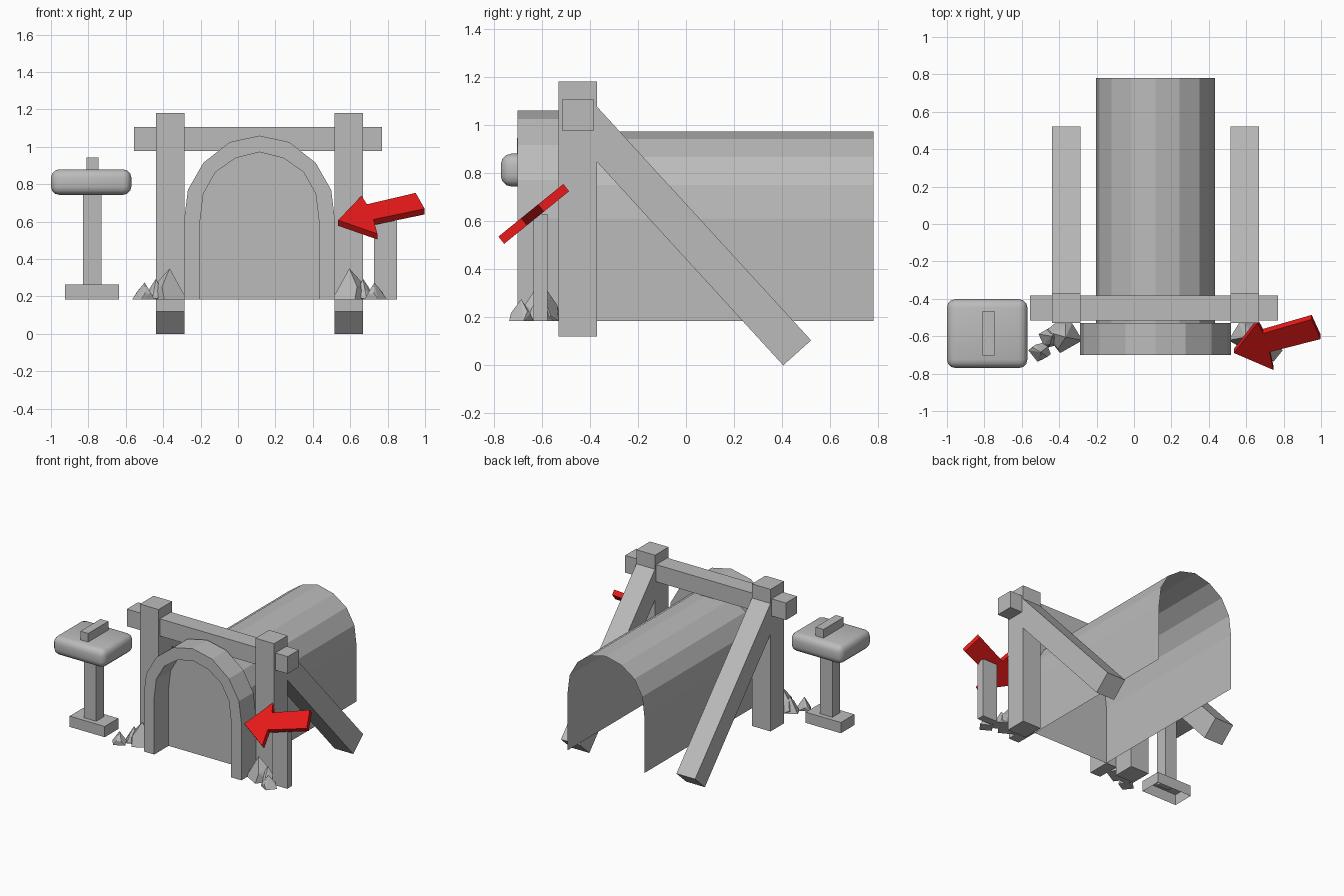
import bpy, bmesh, random
from mathutils import Vector

cube = bpy.data.objects.get("Cube")
if cube:
    bpy.data.objects.remove(cube, do_unlink=True)


def material(name, color):
    m = bpy.data.materials.new(name)
    m.use_nodes = True
    m.diffuse_color = color
    m.node_tree.nodes["Principled BSDF"].inputs["Base Color"].default_value = color
    return m


GREY = material("plain grey", (0.5, 0.5, 0.5, 1))
RED = material("bright red", (0.8, 0.01, 0.01, 1))
CX = 0.115     # centre line of the tunnel
GROUND = 0.185


def finish(name, bm, mat=GREY):
    bmesh.ops.recalc_face_normals(bm, faces=bm.faces)
    mesh = bpy.data.meshes.new(name)
    bm.to_mesh(mesh)
    bm.free()
    mesh.materials.append(mat)
    ob = bpy.data.objects.new(name, mesh)
    bpy.context.scene.collection.objects.link(ob)
    return ob


def prism(name, points, offset, mat=GREY):
    """Extrude a flat outline along an offset."""
    bm = bmesh.new()
    face = bm.faces.new([bm.verts.new(p) for p in points])
    ext = bmesh.ops.extrude_face_region(bm, geom=[face], use_keep_orig=True)
    moved = [v for v in ext["geom"] if isinstance(v, bmesh.types.BMVert)]
    bmesh.ops.translate(bm, vec=offset, verts=moved)
    return finish(name, bm, mat)


def box(name, x, y, z, open_bottom=False):
    bm = bmesh.new()
    bmesh.ops.create_cube(bm, size=1)
    for v in bm.verts:
        v.co = [lo + (c + 0.5) * (hi - lo) for c, (lo, hi) in zip(v.co, (x, y, z))]
    if open_bottom:
        low = min(bm.faces, key=lambda f: f.calc_center_median().z)
        bmesh.ops.delete(bm, geom=[low], context="FACES_ONLY")
    return finish(name, bm)


def arch(half, y):
    """Mirror half of an arch, given from foot to crown."""
    right = [(CX + x, y, z) for x, z in half]
    left = [(CX - x, y, z) for x, z in reversed(half[:-1])]
    return right + left


INNER = [(0.317, GROUND), (0.317, 0.61), (0.3, 0.75), (0.235, 0.865), (0.128, 0.94), (0, 0.972)]
OUTER = [(0.403, GROUND), (0.403, 0.61), (0.383, 0.77), (0.3, 0.915), (0.16, 1.025), (0, 1.06)]
FRONT, BACK, LIP = -0.53, 0.78, -0.7

# Tunnel shell, open below and behind, closed at the entrance
bm = bmesh.new()
near = [bm.verts.new(p) for p in arch(INNER, FRONT)]
far = [bm.verts.new(p) for p in arch(INNER, BACK)]
for i in range(len(near) - 1):
    bm.faces.new((near[i], near[i + 1], far[i + 1], far[i]))
bm.faces.new(near)
finish("tunnel", bm)

# Raised arch around the entrance
prism("entrance_arch", arch(OUTER, LIP) + arch(INNER, LIP)[::-1], (0, FRONT - LIP, 0))

# Timber supports
for side, s in (("right", -1), ("left", 1)):
    mid = CX + s * 0.477
    span = (mid - 0.077, mid + 0.077)
    box(side + "_post", span, (-0.53, -0.37), (0.12, 1.18))
    prism(side + "_brace", [(span[0], y, z) for y, z in
          ((-0.37, 1.075), (-0.37, 0.846), (0.404, 0), (0.52, 0.104))],
          (span[1] - span[0], 0, 0))
box("crossbeam", (-0.557, 0.771), (-0.515, -0.383), (0.977, 1.105))

# Sign with a rounded table-like head
box("sign_base", (-0.925, -0.635), (-0.665, -0.505), (GROUND, 0.265), open_bottom=True)
box("sign_post", (-0.83, -0.73), (-0.63, -0.54), (0.25, 0.76))
head = box("sign_head", (-1, -0.57), (-0.77, -0.402), (0.743, 0.88))
bevel = head.modifiers.new("rounding", "BEVEL")
bevel.width, bevel.segments = 0.045, 3
head.data.shade_smooth()
box("sign_raised_bar", (-0.81, -0.745), (-0.702, -0.465), (0.87, 0.944))

# Arrow on its short stake
box("arrow_stake", (0.727, 0.85), (-0.633, -0.575), (GROUND, 0.63))
outline = [(0.535, -0.69), (0.66, -0.53), (0.69, -0.585), (0.95, -0.51),
           (0.998, -0.615), (0.725, -0.685), (0.745, -0.78)]
prism("arrow", [(x, y, 0.535 + 0.81 * (y + 0.78)) for x, y in outline],
      (0, 0.024, -0.03), RED)


# Rock piles, mirrored on both sides of the entrance
def rock(name, centre, size, peak, seed):
    rng = random.Random(seed)
    bm = bmesh.new()
    for i in range(11):
        d = Vector([rng.uniform(-1, 1) for _ in range(3)]).normalized()
        d.z = abs(d.z) * 0.7 if i > 4 else 0
        bm.verts.new((centre[0] + d.x * size[0], centre[1] + d.y * size[1],
                      GROUND + d.z * peak))
    for dx, dy in ((-1, 0.2), (1, -0.2), (0.3, 1), (-0.2, -1)):
        bm.verts.new((centre[0] + dx * size[0], centre[1] + dy * size[1], GROUND))
    bm.verts.new((centre[0] + 0.1 * size[0], centre[1], GROUND + peak))
    hull = bmesh.ops.convex_hull(bm, input=bm.verts)
    loose = [v for v in hull["geom_interior"] if isinstance(v, bmesh.types.BMVert)]
    bmesh.ops.delete(bm, geom=loose, context="VERTS")
    return finish(name, bm)


ROCKS = (("large", (-0.375, -0.605), (0.1, 0.085), 0.165),
         ("medium", (-0.445, -0.6), (0.065, 0.06), 0.11),
         ("small", (-0.505, -0.685), (0.06, 0.05), 0.09))
for i, (label, c, size, peak) in enumerate(ROCKS):
    stone = rock("right_" + label + "_rock", c, size, peak, i + 3)
    twin = stone.copy()
    twin.name = "left_" + label + "_rock"
    twin.data = stone.data.copy()
    for v in twin.data.vertices:
        v.co.x = 2 * CX - v.co.x
    twin.data.flip_normals()
    bpy.context.scene.collection.objects.link(twin)
